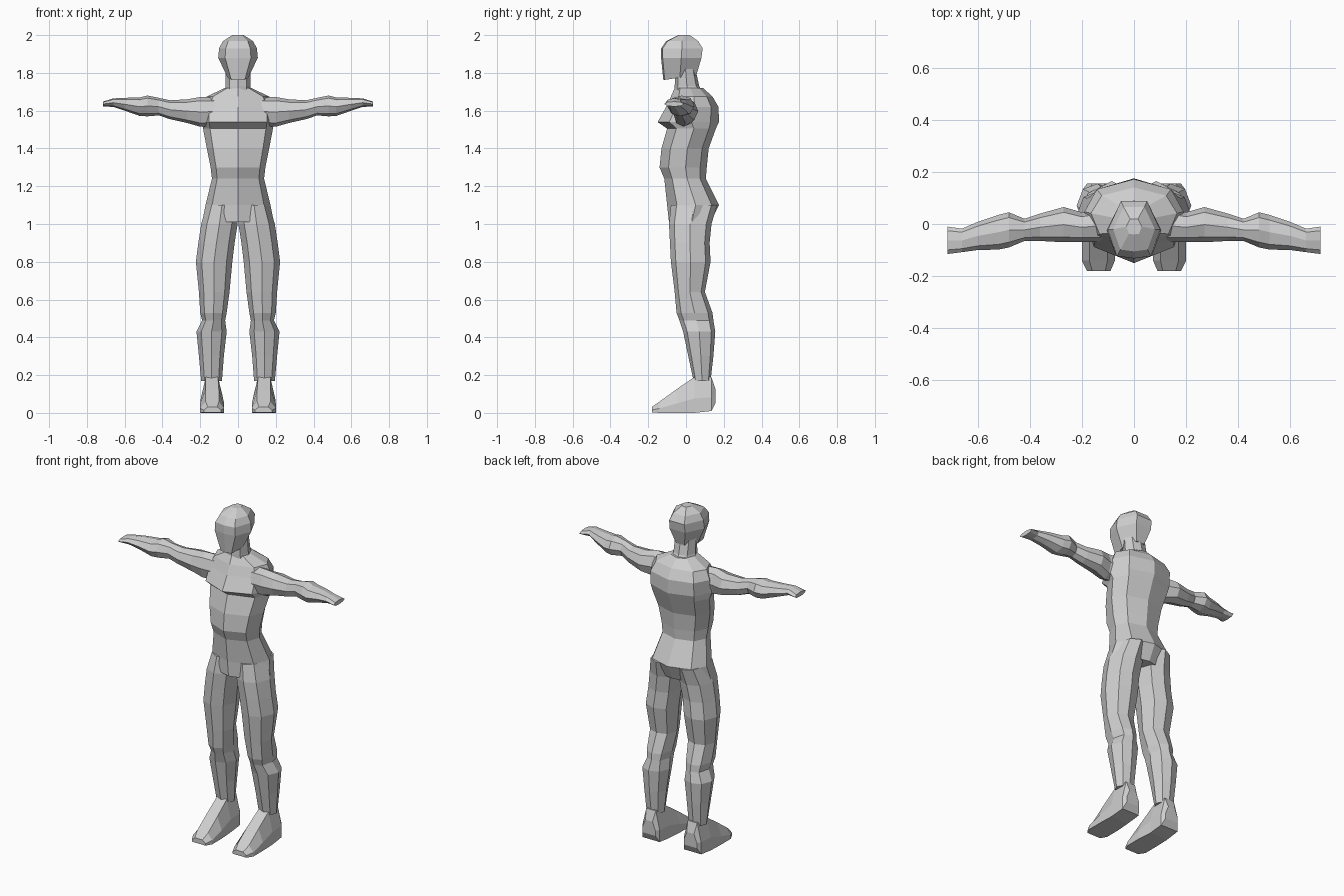
import bpy, bmesh

skin = bpy.data.materials.new("light_grey")
skin.diffuse_color = (0.62, 0.62, 0.62, 1)

# Unit cross-sections, scaled into each ring's extents
TORSO = [(0, -1), (.8, -.62), (1, .1), (.75, .72), (0, 1),
         (-.75, .72), (-1, .1), (-.8, -.62)]
LIMB = [(0, -1), (.68, -.75), (1, 0), (.7, .75), (0, 1),
        (-.7, .75), (-1, 0), (-.68, -.75)]
FOOT = [(-1, -1), (1, -1), (1, -.2), (.55, 1), (-.55, 1), (-1, -.2)]
HEAD = [(0, -1), (.65, -.92), (1, 0), (.5, 1), (-.5, 1), (-1, 0), (-.65, -.92)]


def loft(name, axis, section, rings, mirror=False, tilts=None):
    """Skin rings of (position, a0, a1, b0, b1) along an axis; tilt shears a ring."""
    bm = bmesh.new()
    loops = []
    for i, (p, a0, a1, b0, b1) in enumerate(rings):
        tilt = tilts[i] if tilts else 0
        loop = []
        for u, v in section:
            a = (a0 + a1) / 2 + u * (a1 - a0) / 2
            b = (b0 + b1) / 2 + v * (b1 - b0) / 2
            q = p + tilt * b
            co = {'X': (q, a, b), 'Y': (a, q, b), 'Z': (a, b, q)}[axis]
            loop.append(bm.verts.new(co))
        loops.append(loop)
    n = len(section)
    for lo, hi in zip(loops, loops[1:]):
        for i in range(n):
            j = (i + 1) % n
            bm.faces.new((lo[i], lo[j], hi[j], hi[i]))
    bm.faces.new(loops[0][::-1])
    bm.faces.new(loops[-1])
    bmesh.ops.recalc_face_normals(bm, faces=bm.faces)
    mesh = bpy.data.meshes.new(name)
    bm.to_mesh(mesh)
    bm.free()
    mesh.materials.append(skin)
    obj = bpy.data.objects.new(name, mesh)
    bpy.context.collection.objects.link(obj)
    if mirror:
        mod = obj.modifiers.new("mirror", 'MIRROR')
        mod.use_mirror_merge = False
    return obj


def centred(rows):
    return [(z, -w, w, f, b) for z, w, f, b in rows]


# Torso: height, half width, front, back
loft("torso", 'Z', TORSO, centred([
    (1.01, .19, -.09, .13),
    (1.10, .172, -.10, .175),
    (1.24, .138, -.115, .105),
    (1.30, .145, -.14, .11),
    (1.40, .165, -.13, .12),
    (1.505, .185, -.10, .158),
    (1.54, .192, -.15, .175),
    (1.62, .19, -.105, .172),
    (1.675, .165, -.08, .14),
    (1.72, .07, -.06, .09)]))

# Neck
loft("neck", 'Z', LIMB, centred([
    (1.68, .075, -.06, .10),
    (1.73, .065, -.06, .07),
    (1.82, .065, -.055, .05)]))

# Head with a jaw that drops toward the chin
loft("head", 'Z', HEAD, centred([
    (1.78, .055, -.12, .055),
    (1.88, .105, -.132, .082),
    (1.93, .10, -.132, .088),
    (1.968, .08, -.105, .065),
    (2.0, .03, -.04, .02)]), tilts=[.15, 0, 0, 0, 0])

# Arm and hand: x, front, back, bottom, top
loft("arm", 'X', LIMB, [
    (.12, -.07, .06, 1.52, 1.67),
    (.20, -.07, .045, 1.515, 1.672),
    (.27, -.07, .065, 1.535, 1.66),
    (.36, -.065, .04, 1.555, 1.655),
    (.42, -.065, .02, 1.575, 1.668),
    (.48, -.09, .045, 1.57, 1.68),
    (.52, -.098, .035, 1.572, 1.67),
    (.60, -.10, .008, 1.60, 1.668),
    (.66, -.108, -.018, 1.62, 1.665),
    (.715, -.115, -.01, 1.622, 1.648)], mirror=True)

# Leg: height, inner, outer, front, back
loft("leg", 'Z', LIMB, [
    (1.10, .005, .165, -.08, .165),
    (1.00, .002, .195, -.09, .135),
    (.90, .018, .21, -.085, .125),
    (.80, .03, .223, -.08, .13),
    (.64, .045, .207, -.06, .10),
    (.53, .06, .20, -.05, .14),
    (.49, .068, .19, -.035, .145),
    (.43, .06, .22, -.015, .155),
    (.30, .075, .207, .012, .145),
    (.17, .085, .195, .04, .13)], mirror=True)

# Foot, heel to toe: y, inner, outer, sole, top
loft("foot", 'Y', FOOT, [
    (.155, .095, .18, .05, .13),
    (.135, .08, .195, .01, .19),
    (.045, .08, .197, 0, .19),
    (-.05, .073, .20, 0, .125),
    (-.14, .073, .20, 0, .06),
    (-.18, .09, .18, .003, .032)], mirror=True)
